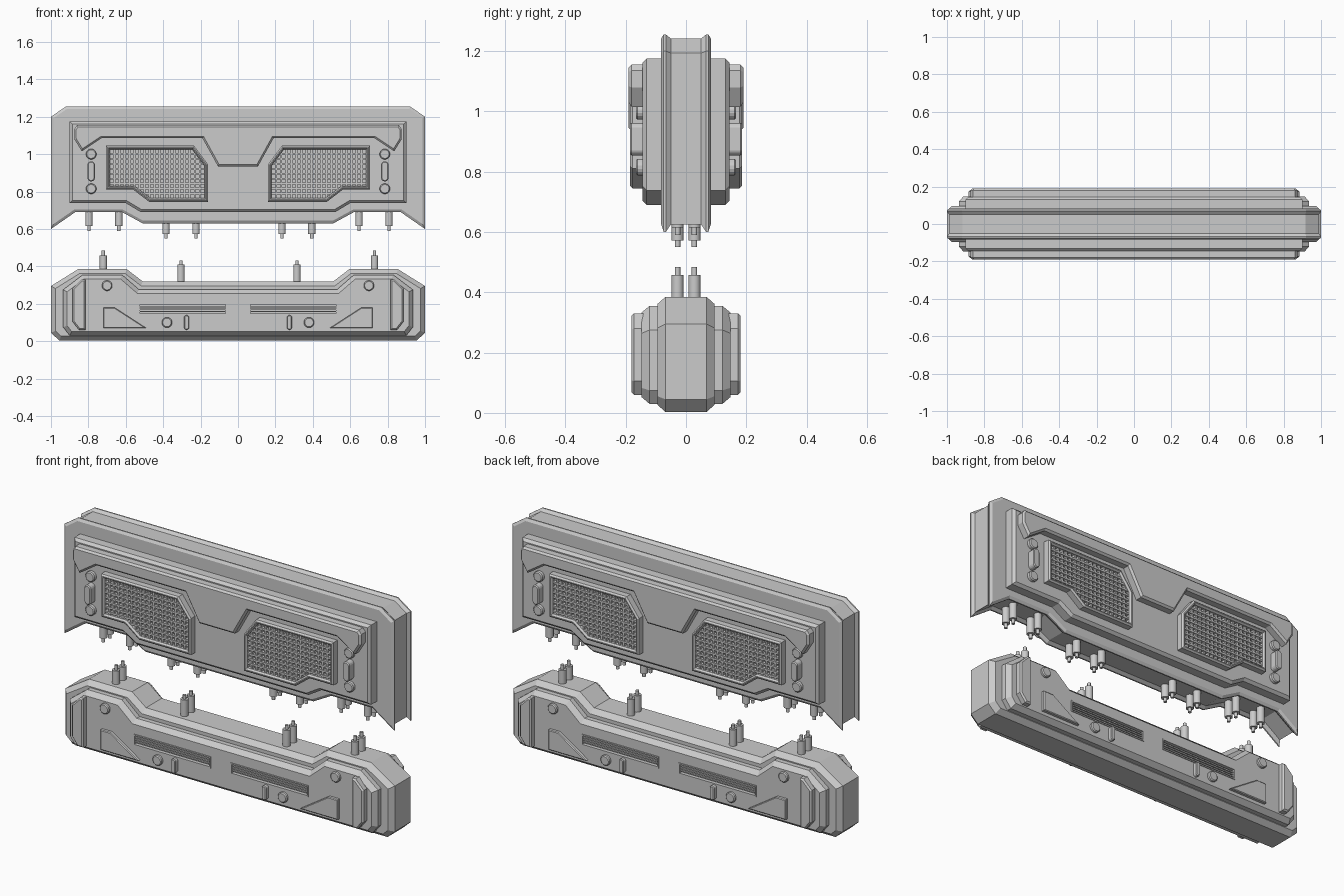
import bpy, bmesh, math
from mathutils import Vector

if "Cube" in bpy.data.objects:
    bpy.data.objects.remove(bpy.data.objects["Cube"])


def inset(pts, d):
    """Mitred inward offset of a counter-clockwise polygon."""
    out, n = [], len(pts)
    for i in range(n):
        p, a, b = Vector(pts[i]), Vector(pts[i - 1]), Vector(pts[(i + 1) % n])
        e1, e2 = (p - a).normalized(), (b - p).normalized()
        n1, n2 = Vector((-e1.y, e1.x)), Vector((-e2.y, e2.x))
        out.append(p + (n1 + n2) * (d / (1 + n1.dot(n2))))
    return out


def finish(name, bm, mirror):
    bmesh.ops.recalc_face_normals(bm, faces=bm.faces)
    me = bpy.data.meshes.new(name)
    bm.to_mesh(me)
    bm.free()
    ob = bpy.data.objects.new(name, me)
    bpy.context.collection.objects.link(ob)
    if mirror:
        m = ob.modifiers.new("Mirror", 'MIRROR')
        m.use_axis = ('x' in mirror, 'y' in mirror, False)
        m.use_mirror_merge = False
    return ob


def loft(name, outline, sections, mirror=""):
    """Sweep an xz outline through (y, inset) sections, capped at both ends."""
    area = sum(outline[i - 1][0] * p[1] - p[0] * outline[i - 1][1] for i, p in enumerate(outline))
    if area < 0:
        outline = outline[::-1]
    bm, rings = bmesh.new(), []
    for y, d in sections:
        rings.append([bm.verts.new((x, y, z)) for x, z in inset(outline, d)])
    for r, s in zip(rings, rings[1:]):
        for i in range(len(r)):
            bm.faces.new((r[i - 1], r[i], s[i], s[i - 1]))
    bm.faces.new(rings[0])
    bm.faces.new(rings[-1])
    return finish(name, bm, mirror)


def sym(half):
    return half + [(-x, z) for x, z in reversed(half)]


def both(half):
    """Sections for front, repeated for back."""
    return [(-y, d) for y, d in half] + [(y, d) for y, d in reversed(half)]


def raised(name, outline, y0, y1, c=0.005, mirror="xy"):
    return loft(name, outline, [(-y0, 0), (-(y1 - c), 0), (-y1, c)], mirror)


def pill(x, z, r, h=0.0, n=16):
    """Circle, or upright capsule when h (half straight length) is set."""
    pts = []
    for i in range(n):
        a = 2 * math.pi * (i + 0.5) / n
        s = math.sin(a)
        pts.append((x + r * math.cos(a), z + r * s + math.copysign(h, s)))
    return pts


def add_box(bm, x0, x1, y0, y1, z0, z1):
    vs = bmesh.ops.create_cube(bm, size=1)['verts']
    for v in vs:
        v.co = ((x0 + x1) / 2 + v.co.x * (x1 - x0), (y0 + y1) / 2 + v.co.y * (y1 - y0),
                (z0 + z1) / 2 + v.co.z * (z1 - z0))


def crossings(poly, axis, t):
    """Extent of a polygon along the other axis at coordinate t."""
    hits = []
    for i, p in enumerate(poly):
        a, b = poly[i - 1], p
        if (a[axis] - t) * (b[axis] - t) < 0:
            f = (t - a[axis]) / (b[axis] - a[axis])
            hits.append(a[1 - axis] + f * (b[1 - axis] - a[1 - axis]))
    return min(hits), max(hits)


def pins(name, specs):
    """Stepped contact pins: (x, base z, shoulder z, tip z), in front/back pairs."""
    bm = bmesh.new()
    for x, z0, z1, z2 in specs:
        for r, a, b in ((0.02, z0, z1), (0.009, z1, z2)):
            res = bmesh.ops.create_cone(bm, cap_ends=True, segments=14, radius1=r, radius2=r, depth=abs(b - a))
            bmesh.ops.translate(bm, verts=res['verts'], vec=(x, -0.028, (a + b) / 2))
    ob = finish(name, bm, "y")
    bpy.context.view_layer.objects.active = ob
    ob.select_set(True)
    bpy.ops.object.shade_smooth_by_angle(angle=math.radians(35))
    ob.select_set(False)


# ---- Upper unit ----
# outer frame with a shallow channel round its edge
upper = sym([(0.51, 0.63), (0.62, 0.69), (0.87, 0.69), (1.0, 0.6), (1.0, 1.2), (0.92, 1.255)])
loft("upper_frame", upper, both([(0.083, 0.014), (0.074, 0.0), (0.067, 0.0), (0.05, 0.013)]))

# raised panel
panel = sym([(0.52, 0.69), (0.60, 0.738), (0.90, 0.738), (0.90, 1.175)])
loft("upper_panel", panel, both([(0.145, 0.014), (0.131, 0.0)]))

# visor-shaped brow
brow = sym([(0.107, 0.935), (0.19, 1.085), (0.73, 1.085), (0.835, 1.015),
            (0.875, 1.08), (0.875, 1.135), (0.86, 1.155)])
raised("brow", brow, 0.14, 0.19, 0.01, "y")

# speaker grilles: rim with floor, then a lattice clipped to the rim
rim = [(0.16, 0.745), (0.475, 0.745), (0.56, 0.81), (0.705, 0.81), (0.705, 1.045), (0.235, 1.045), (0.16, 0.945)]
loft("grille_rim", rim, [(-0.14, 0), (-0.178, 0), (-0.186, 0.008), (-0.186, 0.013), (-0.176, 0.02), (-0.155, 0.02)], "xy")
hole = [tuple(p) for p in inset(rim if rim[1][0] > rim[0][0] else rim[::-1], 0.018)]
bm = bmesh.new()
for axis, lo, hi in ((0, 0.178, 0.687), (1, 0.763, 1.027)):
    n = round((hi - lo) / 0.027)
    for i in range(1, n):
        t = lo + (hi - lo) * i / n
        a, b = crossings(hole, axis, t)
        if axis == 0:
            add_box(bm, t - 0.005, t + 0.005, -0.172, -0.15, a, b)
        else:
            add_box(bm, a, b, -0.175, -0.15, t - 0.005, t + 0.005)
finish("grille_lattice", bm, "xy")

# side buttons
for z, tag in ((1.0, "top"), (0.815, "bottom")):
    raised("side_button_" + tag, pill(0.785, z, 0.028), 0.14, 0.166)
raised("side_pill", pill(0.785, 0.908, 0.02, 0.034), 0.14, 0.186)

# ---- Lower unit ----
lower = sym([(0.51, 0.32), (0.595, 0.385), (0.855, 0.385), (1.0, 0.295), (1.0, 0.045), (0.955, 0.003)])
loft("lower_body", lower, both([(0.095, 0.024), (0.068, 0.0)]))

face = sym([(0.53, 0.277), (0.62, 0.355), (0.83, 0.355), (0.935, 0.275), (0.935, 0.075), (0.90, 0.03)])
lower_face = loft("lower_face", face, both([(0.147, 0.022), (0.121, 0.0)]))

# recessed vent slots
bm = bmesh.new()
for sx in (-1, 1):
    for sy in (-1, 1):
        add_box(bm, sx * 0.295 - 0.228, sx * 0.295 + 0.228, sy * 0.16 - 0.028, sy * 0.16 + 0.028, 0.147, 0.195)
cutter = finish("slot_cutter", bm, "")
cutter.hide_render = True
mod = lower_face.modifiers.new("Slots", 'BOOLEAN')
mod.operation, mod.solver, mod.object = 'DIFFERENCE', 'EXACT', cutter
bpy.context.view_layer.objects.active = lower_face
bpy.ops.object.modifier_apply(modifier="Slots")
bpy.data.objects.remove(cutter)

bm = bmesh.new()
for z in (0.159, 0.171, 0.183):
    add_box(bm, 0.067, 0.523, -0.144, -0.13, z - 0.0035, z + 0.0035)
finish("vent_slats", bm, "xy")
slot = [(0.06, 0.14), (0.53, 0.14), (0.53, 0.202), (0.06, 0.202)]
bm = bmesh.new()
for x0, x1, z0, z1 in ((0.06, 0.53, 0.14, 0.147), (0.06, 0.53, 0.195, 0.202),
                       (0.06, 0.067, 0.147, 0.195), (0.523, 0.53, 0.147, 0.195)):
    add_box(bm, x0, x1, -0.151, -0.14, z0, z1)
finish("vent_rims", bm, "xy")

# end pads, wedges and buttons
pad = [(0.815, 0.06), (0.85, 0.06), (0.885, 0.105), (0.885, 0.28), (0.835, 0.33), (0.815, 0.33)]
raised("end_pad", pad, 0.12, 0.181, 0.008)
raised("wedge", [(0.49, 0.07), (0.72, 0.07), (0.72, 0.18), (0.66, 0.18)], 0.14, 0.165, 0.004)
raised("corner_button", pill(0.70, 0.297, 0.028), 0.14, 0.163)
raised("lower_button", pill(0.38, 0.10, 0.028), 0.14, 0.163)
raised("lower_pill", pill(0.275, 0.10, 0.0135, 0.026), 0.14, 0.17, 0.004)

# ---- Contact pins ----
pins("upper_pins", [(x + 0.005, 0.72, 0.615, 0.59) for x in (-0.802, -0.642, 0.642, 0.802)] +
     [(x + 0.005, 0.66, 0.572, 0.55) for x in (-0.39, -0.23, 0.23, 0.39)])
pins("lower_pins", [(x + 0.005, 0.36, 0.458, 0.484) for x in (-0.725, 0.725)] +
     [(x + 0.005, 0.29, 0.41, 0.432) for x in (-0.31, 0.31)])
